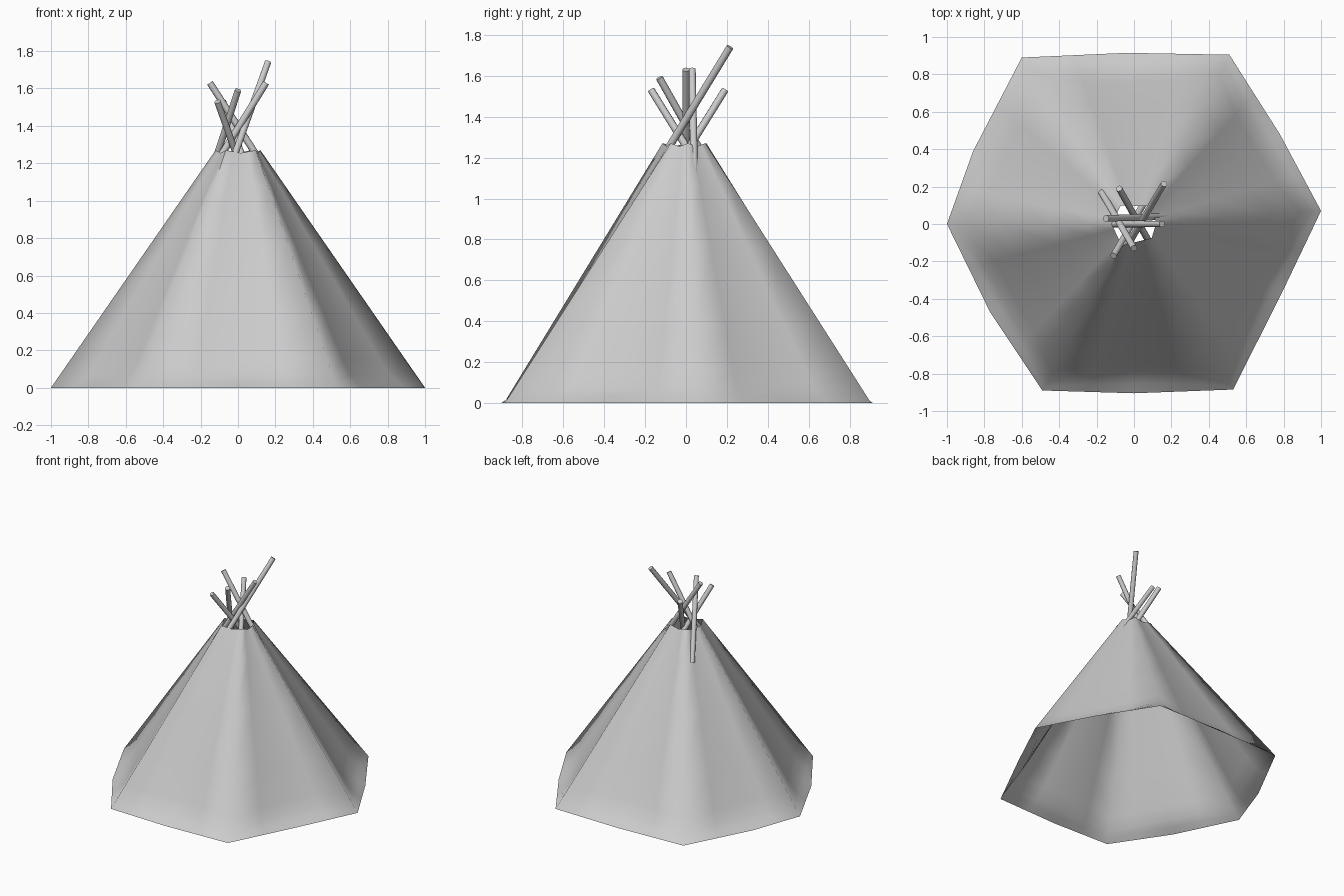
import bpy, bmesh
from mathutils import Vector

cube = bpy.data.objects.get("Cube")
if cube:
    bpy.data.objects.remove(cube)

grey = bpy.data.materials.new("plain_grey")
grey.use_nodes = True
colour = (0.6, 0.6, 0.6, 1)
grey.diffuse_color = colour
grey.node_tree.nodes["Principled BSDF"].inputs["Base Color"].default_value = colour


def finish(name, bm, angle):
    mesh = bpy.data.meshes.new(name)
    bm.to_mesh(mesh)
    bm.free()
    mesh.materials.append(grey)
    obj = bpy.data.objects.new(name, mesh)
    bpy.context.collection.objects.link(obj)
    bpy.ops.object.select_all(action='DESELECT')
    obj.select_set(True)
    bpy.context.view_layer.objects.active = obj
    bpy.ops.object.shade_smooth_by_angle(angle=angle)
    return obj


def with_midpoints(points):
    result = []
    for i, p in enumerate(points):
        result += [p, (p + points[(i + 1) % len(points)]) / 2]
    return result


# Ground outline: corners alternate with the middles of the sides
outline = [Vector((x, y, 0)) for x, y in (
    (1, .07), (.78, .48), (.51, .905), (-.04, .915), (-.6, .89), (-.86, .39),
    (-1, 0), (-.77, -.47), (-.49, -.89), (0, -.905), (.53, -.885), (.79, -.37))]

# Smoke hole: one point above each corner, dipping slightly in between
hole = with_midpoints([Vector((x, y, 1.27)) for x, y in (
    (.12, .01), (.07, .095), (-.07, .1), (-.12, 0), (-.065, -.115), (.095, -.075))])
for p in hole[1::2]:
    p.z = 1.255

# Cloth cover: open sheet that sags between the corners and flares at the ground
bottom, top = with_midpoints(outline), with_midpoints(hole)
levels = [(0, 0), (.025, .035), (.055, .065), (.12, .072), (.3, .07),
          (.6, .06), (.85, .03), (1, 0)]
slack = (0, .75, 1, .75)
bm = bmesh.new()
rings = []
for t, sag in levels:
    ring = []
    for i, (low, high) in enumerate(zip(bottom, top)):
        p = low.lerp(high, t)
        pull = 1 - sag * slack[i % 4]
        ring.append(bm.verts.new((p.x * pull, p.y * pull, p.z)))
    rings.append(ring)
for low, high in zip(rings, rings[1:]):
    for i in range(len(low)):
        j = (i + 1) % len(low)
        bm.faces.new((low[i], low[j], high[j], high[i]))
finish("cloth_cover", bm, 1.2)

# Poles: each leans from a corner, crosses the others and sticks out of the top
tips = [(-.15, .03, 1.63), (-.11, -.17, 1.53), (0, -.13, 1.59),
        (.15, 0, 1.63), (.16, .215, 1.74), (-.08, .19, 1.53)]
reach = (.9, .86, .86, .86, .95, .86)
for n, tip in enumerate(tips):
    tip = Vector(tip)
    foot = tip.lerp(outline[2 * n] * reach[n], (tip.z - 1.06) / tip.z)
    axis = tip - foot
    bm = bmesh.new()
    bmesh.ops.create_cone(bm, cap_ends=True, segments=10, radius1=.019,
                          radius2=.018, depth=axis.length)
    rot = axis.to_track_quat('Z', 'Y').to_matrix()
    bmesh.ops.rotate(bm, verts=bm.verts, cent=(0, 0, 0), matrix=rot)
    bmesh.ops.translate(bm, verts=bm.verts, vec=(tip + foot) / 2)
    finish("pole_%d" % (n + 1), bm, .8)
